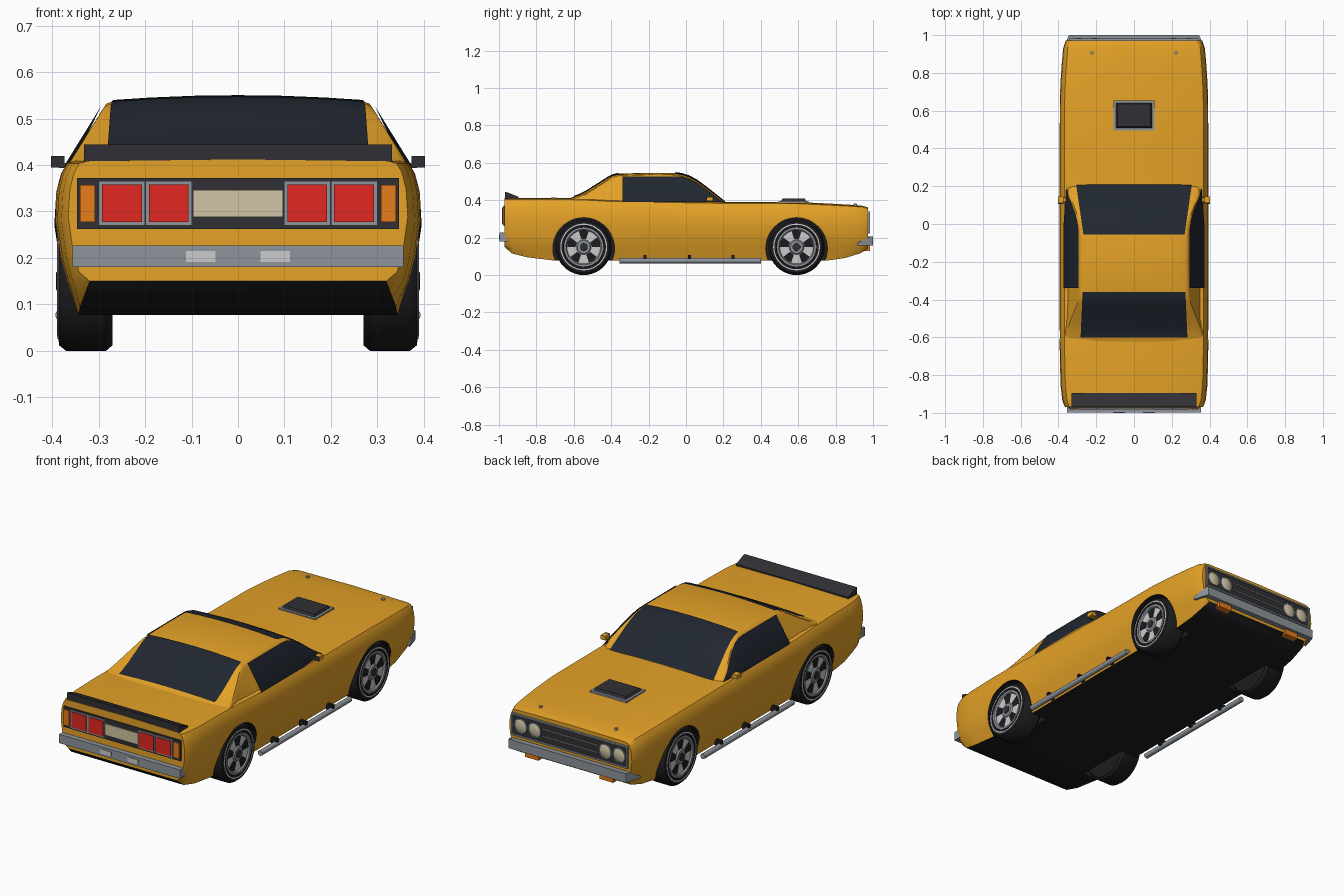
import bpy, bmesh, math
from mathutils import Vector

if "Cube" in bpy.data.objects:
    bpy.data.objects.remove(bpy.data.objects["Cube"])

def material(name, *rgb):
    m = bpy.data.materials.new(name)
    m.diffuse_color = (*rgb, 1)
    m.use_nodes = True
    m.node_tree.nodes["Principled BSDF"].inputs["Base Color"].default_value = m.diffuse_color
    return m

PAINT = material("paint", 0.78, 0.36, 0.02)
BLACK = material("black", 0.012, 0.012, 0.014)
DARK = material("dark_trim", 0.03, 0.03, 0.035)
GLASS = material("glass", 0.015, 0.02, 0.03)
CHROME = material("chrome", 0.27, 0.3, 0.33)
RED = material("red", 0.75, 0.02, 0.015)
AMBER = material("amber", 0.8, 0.2, 0.01)
CREAM = material("cream", 0.65, 0.56, 0.38)
WHITE = material("white", 0.75, 0.75, 0.78)

def mesh(name, verts, faces, mats, idx=None, smooth=40):
    me = bpy.data.meshes.new(name)
    me.from_pydata([tuple(v) for v in verts], [], faces)
    for m in (mats if isinstance(mats, list) else [mats]):
        me.materials.append(m)
    if idx:
        for p, i in zip(me.polygons, idx):
            p.material_index = i
    bm = bmesh.new()
    bm.from_mesh(me)
    bmesh.ops.recalc_face_normals(bm, faces=bm.faces)
    bm.to_mesh(me)
    bm.free()
    ob = bpy.data.objects.new(name, me)
    bpy.context.collection.objects.link(ob)
    if smooth:
        soften(ob, smooth)
    return ob

def soften(ob, angle=40):
    bpy.ops.object.select_all(action='DESELECT')
    ob.select_set(True)
    bpy.context.view_layer.objects.active = ob
    bpy.ops.object.shade_smooth_by_angle(angle=math.radians(angle))

def loft(name, rows, mats, closed=True, caps=True, last=0):
    """Skin between rows of points; 'last' is the material of the closing strip."""
    n = len(rows[0])
    faces, idx = [], []
    for r in range(len(rows) - 1):
        for i in range(n if closed else n - 1):
            j = (i + 1) % n
            faces.append((r*n + i, r*n + j, (r+1)*n + j, (r+1)*n + i))
            idx.append(last if i == n - 1 else 0)
    if caps:
        faces += [tuple(range(n)), tuple(range((len(rows)-1)*n, len(rows)*n))]
        idx += [0, 0]
    return mesh(name, [p for r in rows for p in r], faces, mats, idx)

def box(name, x0, x1, y0, y1, z0, z1, mat, inset=0):
    i = inset
    rows = [[(x0, y0, z0), (x1, y0, z0), (x1, y1, z0), (x0, y1, z0)],
            [(x0+i, y0+i, z1), (x1-i, y0+i, z1), (x1-i, y1-i, z1), (x0+i, y1-i, z1)]]
    return loft(name, rows, mat)

def lathe(name, prof, centre, axis, mat, n=40):
    """Revolve (radius, offset) pairs about an axis through centre."""
    q = Vector((0, 0, 1)).rotation_difference(Vector(axis))
    rows = [[Vector(centre) + q @ Vector((r*math.cos(2*math.pi*k/n), r*math.sin(2*math.pi*k/n), d))
             for k in range(n)] for r, d in prof]
    return loft(name, rows, mat)

def interp(table, y):
    for (a, va), (b, vb) in zip(table, table[1:]):
        if y <= b:
            return va + (vb - va) * max(0, (y - a) / (b - a))
    return table[-1][1]

# Lower body: lofted sections along the length
WIDTH = [(-.97, .925), (-.94, .96), (-.85, .985), (-.6, 1), (.6, 1), (.8, .98), (.93, .95), (.972, .915)]
TOP = [(-.97, .408), (-.6, .41), (-.4, .398), (.2, .388), (.6, .386), (.8, .377), (.94, .368), (.972, .358)]
FLOOR = [(-.97, .15), (-.93, .115), (-.85, .095), (-.7, .077), (.75, .077), (.9, .098), (.972, .14)]
SHAPE = [(.37, 0), (.384, .2), (.395, .5), (.391, .75), (.381, .9), (.369, .98), (.35, 1)]
rows = []
for y in (-.97, -.955, -.93, -.85, -.7, -.55, -.4, -.2, 0, .2, .4, .6, .75, .85, .93, .955, .972):
    s, t, f = interp(WIDTH, y), interp(TOP, y), interp(FLOOR, y)
    sill = max(.15, f + .02)
    half = [(.345*s, f)] + [(x*s, sill + (t - sill)*k) for x, k in SHAPE]
    rows.append([(x, y, z) for x, z in half] + [(0, y, t + .004)] + [(-x, y, z) for x, z in reversed(half)])
body = loft("body", rows, [PAINT, BLACK], last=1)

# Wheel arches cut out of the body
AXLES = (-.547, .591)
for ay in AXLES:
    for sx in (1, -1):
        c = lathe("arch_cutter", [(.165, 0), (.165, .3)], (sx*.25, ay, .142), (sx, 0, 0), [PAINT, BLACK], 48)
        for p in c.data.polygons:
            p.material_index = 1
        c.hide_render = True
        mod = body.modifiers.new("arch", 'BOOLEAN')
        mod.operation, mod.solver, mod.object = 'DIFFERENCE', 'EXACT', c
        bpy.context.view_layer.objects.active = body
        bpy.ops.object.modifier_apply(modifier=mod.name)
        bpy.data.objects.remove(c)
soften(body)

# Cabin: roof profile with sloped sides and a gentle crown
ROOF = [(-.66, .4), (-.62, .413), (-.58, .425), (-.53, .45), (-.47, .488), (-.42, .52), (-.39, .535), (-.36, .542),
        (-.2, .547), (-.06, .546), (-.02, .54), (.02, .527), (.06, .505), (.1, .476), (.15, .437), (.22, .38)]

def side_x(y, z):
    return .367 - max(0, z - .4)*.62 - .08*max(0, y)

def roof_z(x, y):
    h = interp(ROOF, y)
    return h - .011*(x / side_x(y, h))**2

rows = []
for y, h in ROOF:
    w = side_x(y, h - .025)
    half = [(side_x(y, .36), .36), (w, max(.365, h - .027)), (w - .008, h - .015)]
    half += [(x, roof_z(x, y)) for x in (w - .022, .2, .1)]
    rows.append([(x, y, z) for x, z in half] + [(0, y, h)] + [(-x, y, z) for x, z in reversed(half)])
loft("cabin", rows, PAINT)

def stations(a, b):
    return [a] + [y for y, _ in ROOF if a < y < b] + [b]

# Glass panels laid just over the cabin
for name, a, b, wa, wb in (("rear_window", -.6, -.36, .283, .272), ("windshield", -.055, .208, .268, .306)):
    rows = []
    for y in stations(a, b):
        w = wa + (wb - wa)*(y - a)/(b - a)
        rows.append([(w*k, y, roof_z(w*k, y) + .005) for k in (-1, -.7, -.35, 0, .35, .7, 1)])
    loft(name, rows, GLASS, closed=False, caps=False)
for sx in (1, -1):
    rows = []
    for y in stations(-.34, .195):
        zt = max(.392, min(.528, interp(ROOF, y) - .014))
        rows.append([(sx*(side_x(y, z) + .006), y, z) for z in (.39, .4, zt)] if zt > .4 else
                    [(sx*(side_x(y, z) + .006), y, z) for z in (.39, .391, zt)])
    loft("side_window", rows, GLASS, closed=False, caps=False)

# Wheels
for ay in AXLES:
    for sx in (1, -1):
        c, ax = (0, ay, .15), (sx, 0, 0)
        lathe("tyre", [(.1, .27), (.138, .27), (.15, .284), (.15, .37), (.138, .385), (.108, .388), (.103, .375)],
              c, ax, BLACK)
        lathe("whitewall", [(.119, .38), (.119, .389), (.125, .3885), (.125, .38)], c, ax, WHITE)
        lathe("rim", [(.106, .36), (.106, .388), (.095, .388), (.088, .378), (.04, .38), (.034, .387), (.01, .387)],
              c, ax, CHROME)
        lathe("hub_cap", [(.022, .38), (.02, .391), (.005, .392)], c, ax, DARK, 20)
        for k in range(5):
            a = 2*math.pi*k/5 + math.pi/2
            u, v = Vector((0, math.cos(a), math.sin(a))), Vector((0, -math.sin(a), math.cos(a)))
            rows = [[Vector((sx*x, ay, .15)) + u*r + v*t for r, t in
                     ((.042, -.013), (.084, -.026), (.09, 0), (.084, .026), (.042, .013))] for x in (.375, .3825)]
            loft("wheel_slot", rows, BLACK)

# Tail: dark panel, lamps, bumper, spoiler
box("tail_panel", -.346, .346, -.976, -.96, .262, .372, DARK)
box("tail_centre_panel", -.097, .097, -.981, -.97, .288, .346, CREAM)
for sx in (1, -1):
    for cx in (.149, .25):
        x = sx*cx
        box("tail_lamp_frame", x - .05, x + .05, -.981, -.97, .27, .365, CHROME)
        box("tail_lamp", x - .043, x + .043, -.985, -.975, .277, .358, RED)
    x = sx*.324
    box("rear_marker", x - .016, x + .016, -.981, -.97, .277, .357, AMBER)
    x = sx*.08
    box("bumper_plate", x - .032, x + .032, -1, -.99, .191, .215, WHITE)
box("rear_bumper", -.356, .356, -.997, -.955, .18, .227, CHROME)
loft("spoiler", [[(x, -.967, .405), (x, -.967, .444), (x, -.955, .442), (x, -.895, .418), (x, -.895, .405)]
                 for x in (-.331, .331)], DARK)

# Nose: grille, headlamps, bumper, turn signals
for n, (z0, z1) in enumerate(((.222, .23), (.332, .34))):
    box("grille_frame", -.342, .342, .96, .983, z0, z1, CHROME)
box("grille", -.335, .335, .96, .976, .228, .334, DARK)
for z in (.262, .3):
    box("grille_bar", -.16, .16, .97, .979, z - .002, z + .002, CHROME)
for sx in (1, -1):
    x = sx*.338
    box("grille_frame_end", x - .004, x + .004, .96, .983, .222, .34, CHROME)
    for cx in (.208, .29):
        lathe("headlamp_ring", [(.039, .0), (.039, .014), (.033, .014), (.033, 0)], (sx*cx, .968, .281), (0, 1, 0), CHROME, 28)
        lathe("headlamp", [(.033, 0), (.033, .01), (.018, .015), (.004, .016)], (sx*cx, .968, .281), (0, 1, 0), CREAM, 28)
    x = sx*.22
    box("turn_signal", x - .04, x + .04, .95, .985, .128, .16, AMBER)
loft("front_bumper", [[(-.372, .915, z + d), (-.352, .985, z), (-.345, 1, z), (.345, 1, z), (.352, .985, z),
                       (.372, .915, z + d), (.33, .915, z + d), (.33, .96, z), (-.33, .96, z), (-.33, .915, z + d)]
                      for z, d in ((.157, 0), (.205, -.035))], CHROME)

# Hood scoop and pins
box("scoop_base", -.108, .108, .495, .655, .38, .396, CHROME)
box("scoop", -.098, .098, .505, .645, .39, .408, DARK, .01)
for sx in (1, -1):
    lathe("hood_pin", [(.009, 0), (.009, .018), (.004, .021)], (sx*.222, .905, .362), (0, 0, 1), CHROME, 12)
    # Door mirrors with dark rear glass
    a, b = sorted((sx*.373, sx*.402))
    box("door_mirror", a, b, .112, .145, .396, .418, PAINT)
    box("mirror_glass", a, b, .107, .113, .395, .419, DARK)
    a, b = sorted((sx*.345, sx*.385))
    box("mirror_arm", a, b, .118, .138, .393, .404, PAINT)
    # Side exhaust pipes with brackets
    lathe("side_pipe", [(.009, -.355), (.014, -.355), (.014, .4), (.009, .4)], (sx*.379, 0, .077), (0, 1, 0), CHROME, 16)
    for y in (-.22, .02, .25):
        a, b = sorted((sx*.35, sx*.389))
        box("pipe_bracket", a, b, y - .008, y + .008, .075, .107, BLACK)
